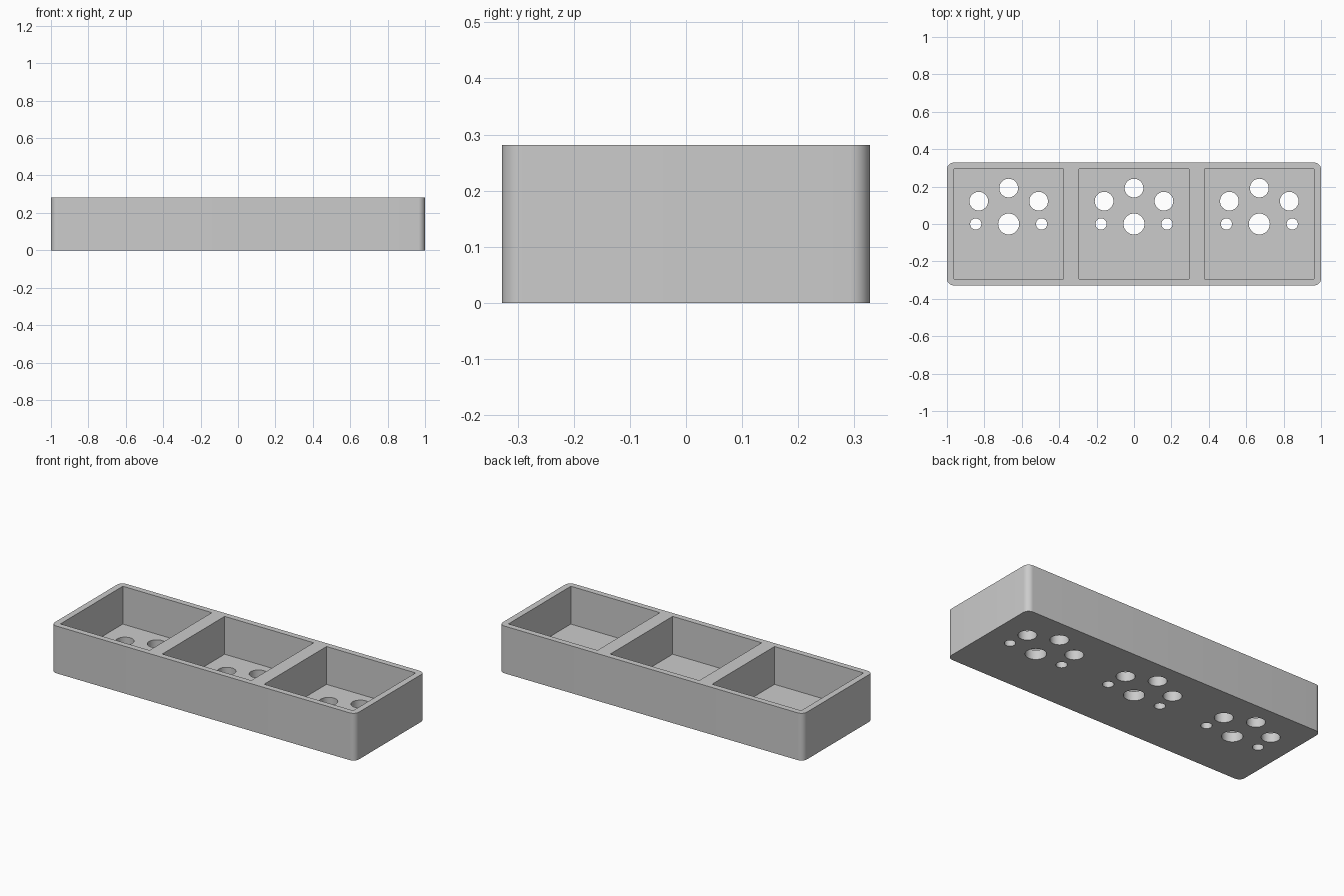
import bpy, bmesh, math
from mathutils import Matrix, Vector

if "Cube" in bpy.data.objects:
    bpy.data.objects.remove(bpy.data.objects["Cube"])

LENGTH, WIDTH, HEIGHT = 2.0, 0.656, 0.281
FLOOR, POCKET, PITCH = 0.056, 0.586, 0.67
CORNER = 0.036
BAYS = [-PITCH, 0, PITCH]


def add_box(bm, center, size):
    matrix = Matrix.Translation(center) @ Matrix.Diagonal(Vector(size).to_4d())
    return bmesh.ops.create_cube(bm, size=1, matrix=matrix)["verts"]


def add_drill(bm, x, y, radius):
    bmesh.ops.create_cone(bm, cap_ends=True, segments=48, radius1=radius, radius2=radius,
                          depth=4 * FLOOR, matrix=Matrix.Translation((x, y, FLOOR / 2)))


def make_object(name, bm):
    mesh = bpy.data.meshes.new(name)
    bm.to_mesh(mesh)
    bm.free()
    obj = bpy.data.objects.new(name, mesh)
    bpy.context.collection.objects.link(obj)
    return obj


# Tray block with rounded upright corners
bm = bmesh.new()
add_box(bm, (0, 0, HEIGHT / 2), (LENGTH, WIDTH, HEIGHT))
uprights = [e for e in bm.edges if abs(e.verts[0].co.z - e.verts[1].co.z) > HEIGHT / 2]
bmesh.ops.bevel(bm, geom=uprights, offset=CORNER, segments=10, profile=0.5, affect='EDGES')
tray = make_object("tray", bm)

# Three square pockets
bm = bmesh.new()
for x in BAYS:
    add_box(bm, (x, 0, FLOOR + HEIGHT / 2), (POCKET, POCKET, HEIGHT))
pockets = make_object("pocket_cutter", bm)

# Floor holes: centre, top, and mirrored side pairs in every bay
bm = bmesh.new()
for x in BAYS:
    add_drill(bm, x, 0, 0.056)
    add_drill(bm, x, 0.192, 0.05)
    for side in (-1, 1):
        add_drill(bm, x + side * 0.16, 0.122, 0.05)
        add_drill(bm, x + side * 0.176, 0, 0.03)
holes = make_object("hole_cutter", bm)

# Cut the tray, then drop the cutters
bpy.ops.object.select_all(action='DESELECT')
tray.select_set(True)
bpy.context.view_layer.objects.active = tray
for cutter in (pockets, holes):
    cutter.hide_render = True
    mod = tray.modifiers.new(cutter.name, 'BOOLEAN')
    mod.operation, mod.solver, mod.object = 'DIFFERENCE', 'EXACT', cutter
    bpy.ops.object.modifier_apply(modifier=mod.name)
    bpy.data.objects.remove(cutter)
bpy.ops.object.shade_smooth_by_angle(angle=math.radians(30))

# Plain grey plastic
grey = bpy.data.materials.new("grey")
grey.use_nodes = True
color = (0.6, 0.6, 0.6, 1)
grey.diffuse_color = color
grey.node_tree.nodes["Principled BSDF"].inputs["Base Color"].default_value = color
tray.data.materials.clear()
tray.data.materials.append(grey)
